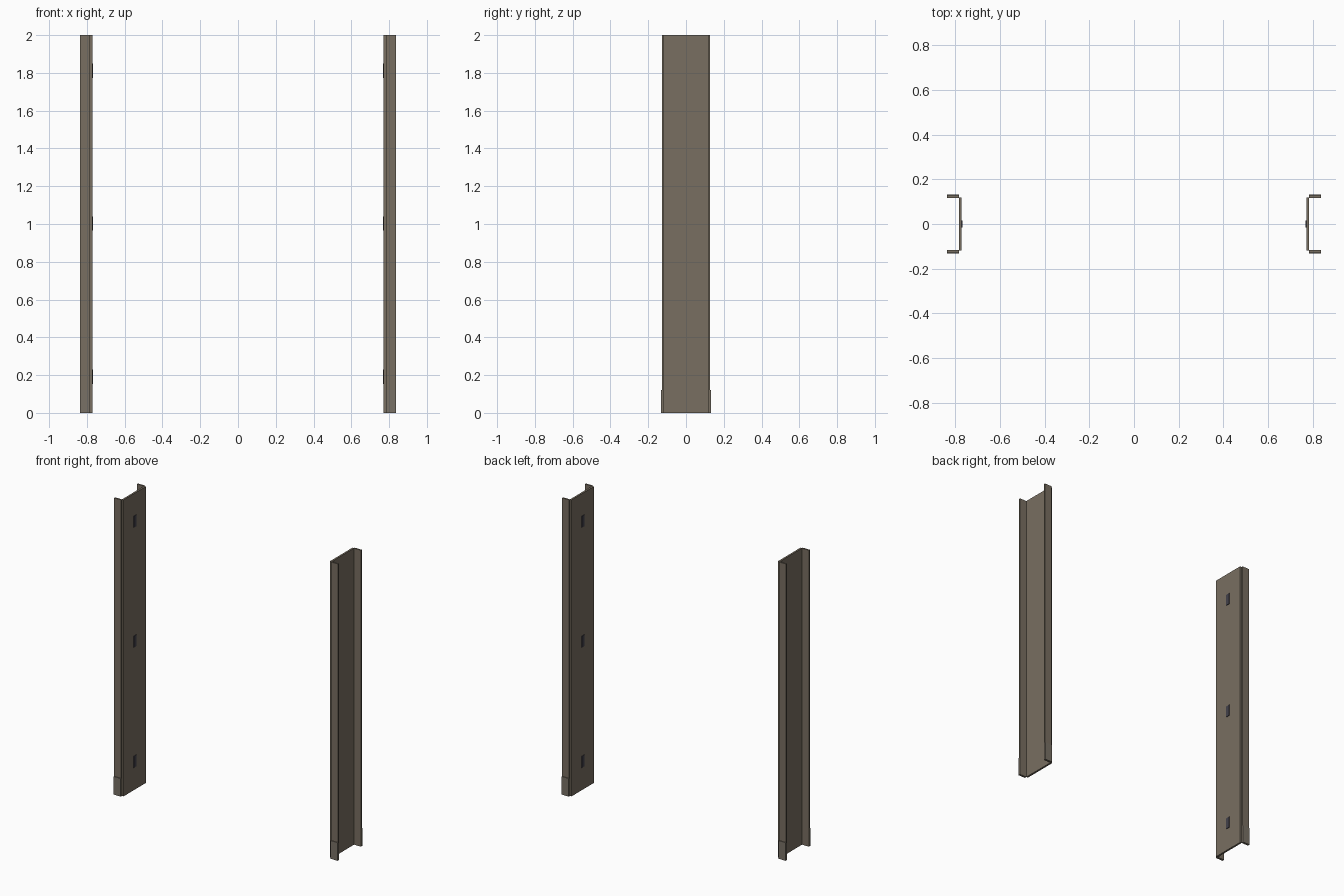
import bpy
import bmesh
from mathutils import Vector

if "Cube" in bpy.data.objects:
    bpy.data.objects.remove(bpy.data.objects["Cube"])


def material(name, rgb):
    m = bpy.data.materials.new(name)
    m.diffuse_color = (*rgb, 1)
    m.use_nodes = True
    m.node_tree.nodes["Principled BSDF"].inputs["Base Color"].default_value = m.diffuse_color
    return m


FRAME = material("taupe metal", (0.19, 0.158, 0.12))
KICK = material("taupe guard", (0.19, 0.165, 0.132))
HINGE = material("dark steel", (0.055, 0.053, 0.07))


def box(name, lo, hi, mat):
    lo, hi = Vector(lo), Vector(hi)
    bm = bmesh.new()
    bmesh.ops.create_cube(bm, size=1)
    for v in bm.verts:
        v.co = Vector(v.co[i] * (hi[i] - lo[i]) + (lo[i] + hi[i]) / 2 for i in range(3))
    mesh = bpy.data.meshes.new(name)
    bm.to_mesh(mesh)
    bm.free()
    mesh.materials.append(mat)
    ob = bpy.data.objects.new(name, mesh)
    bpy.context.collection.objects.link(ob)


def jamb_box(name, side, x, y, z, mat):
    # x is given as distances from the centre of the opening
    xs = sorted((side * x[0], side * x[1]))
    box(name, (xs[0], y[0], z[0]), (xs[1], y[1], z[1]), mat)


for side, label in ((-1, "left"), (1, "right")):
    # Flat inner face of the jamb
    jamb_box(label + "_jamb_web", side, (0.771, 0.784), (-0.118, 0.118), (0, 2), FRAME)
    for fb, end in ((-1, "front"), (1, "back")):
        # Flanges folded outwards, with a guard plate at the foot
        y = sorted((fb * 0.117, fb * 0.127))
        jamb_box(f"{label}_{end}_flange", side, (0.783, 0.836), y, (0, 2), FRAME)
        y = sorted((fb * 0.127, fb * 0.132))
        jamb_box(f"{label}_{end}_foot_guard", side, (0.783, 0.837), y, (0, 0.122), KICK)
    # Small plates on the inner face
    for i, z in enumerate((0.192, 1.003, 1.812)):
        jamb_box(f"{label}_hinge_plate_{i + 1}", side, (0.767, 0.772),
                 (-0.015, 0.015), (z - 0.038, z + 0.038), HINGE)
